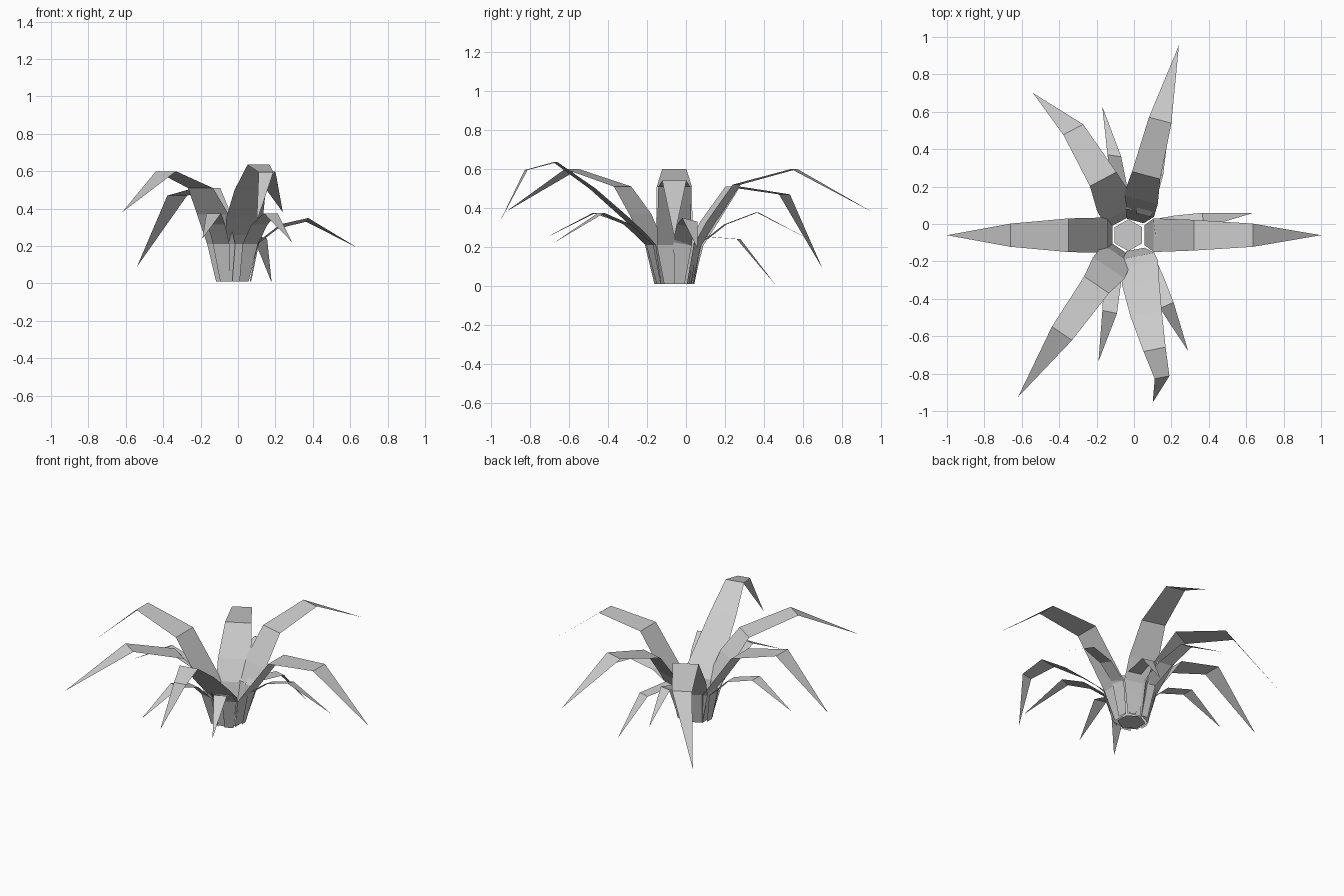
import bpy, bmesh
from math import radians, cos, sin, pi
from mathutils import Vector

CENTRE = Vector((-0.03, -0.06, 0.01))


def finish(name, bm):
    mesh = bpy.data.meshes.new(name)
    bm.to_mesh(mesh)
    bm.free()
    bpy.context.collection.objects.link(bpy.data.objects.new(name, mesh))


def leaf(name, angle, foot, sections, tip, tilt=0):
    """Folded flat blade: stem foot on the base, cross-sections (x, y, z, half width), pointed tip."""
    bm = bmesh.new()
    side = Vector((cos(radians(angle)), sin(radians(angle)), tilt))
    x, y, z, w = sections[0]
    out = Vector((x - CENTRE.x, y - CENTRE.y, 0)).normalized()
    start = CENTRE + out * foot
    flat = Vector((side.x, side.y, 0))
    foot_w = w * 0.58
    prev = (bm.verts.new(start - flat * foot_w), bm.verts.new(start + flat * foot_w))
    for x, y, z, w in sections:
        c = Vector((x, y, z))
        pair = (bm.verts.new(c - side * w), bm.verts.new(c + side * w))
        bm.faces.new((prev[0], prev[1], pair[1], pair[0]))
        prev = pair
    bm.faces.new((prev[0], prev[1], bm.verts.new(tip)))
    finish(name, bm)


# Hexagonal floor of the stem cluster
bm = bmesh.new()
bm.faces.new([bm.verts.new(CENTRE + Vector((0.085 * sin(k * pi / 3), 0.085 * cos(k * pi / 3), 0)))
              for k in range(6)])
finish("base_floor", bm)

# Six long outer leaves
leaf("large_leaf_right", 90, 0.085,
     [(0.105, -0.06, 0.21, 0.09), (0.32, -0.06, 0.51, 0.082), (0.635, -0.06, 0.54, 0.062)],
     (1.0, -0.06, 0.25))
leaf("large_leaf_left", 90, 0.085,
     [(-0.14, -0.06, 0.21, 0.095), (-0.35, -0.06, 0.51, 0.09), (-0.66, -0.06, 0.60, 0.062)],
     (-1.0, -0.06, 0.29))
leaf("large_leaf_back_right", -15, 0.085,
     [(0.03, 0.06, 0.21, 0.08), (0.035, 0.13, 0.33, 0.095), (0.065, 0.26, 0.52, 0.078),
      (0.14, 0.555, 0.60, 0.062)],
     (0.24, 0.955, 0.38))
leaf("large_leaf_back_left", 28, 0.085,
     [(-0.09, 0.05, 0.21, 0.085), (-0.11, 0.12, 0.33, 0.1), (-0.165, 0.24, 0.51, 0.08),
      (-0.325, 0.505, 0.47, 0.06)],
     (-0.54, 0.70, 0.09))
leaf("large_leaf_front_left", -34, 0.085,
     [(-0.09, -0.16, 0.21, 0.09), (-0.135, -0.235, 0.37, 0.102), (-0.2, -0.325, 0.51, 0.08),
      (-0.385, -0.585, 0.60, 0.065)],
     (-0.62, -0.925, 0.38))
leaf("large_leaf_front_right", 11, 0.085,
     [(0.025, -0.17, 0.21, 0.085), (0.03, -0.215, 0.26, 0.1), (0.035, -0.31, 0.35, 0.10),
      (0.065, -0.48, 0.50, 0.085), (0.11, -0.67, 0.635, 0.06), (0.15, -0.82, 0.595, 0.04)],
     (0.10, -0.955, 0.33))

# Six short lower leaves
leaf("small_leaf_back_left", -8, 0.10,
     [(-0.05, 0.08, 0.22, 0.045), (-0.08, 0.20, 0.315, 0.045), (-0.105, 0.365, 0.378, 0.037)],
     (-0.17, 0.63, 0.24))
leaf("small_leaf_back_right", -15, 0.10,
     [(0.05, 0.05, 0.22, 0.04), (0.06, 0.08, 0.255, 0.042), (0.12, 0.27, 0.24, 0.037)],
     (0.18, 0.46, 0.005))
leaf("small_leaf_right", 98, 0.10,
     [(0.11, -0.02, 0.22, 0.045), (0.22, 0.0, 0.305, 0.045), (0.37, 0.02, 0.34, 0.04)],
     (0.64, 0.06, 0.19), tilt=-0.25)
leaf("small_leaf_left", 90, 0.10,
     [(-0.16, -0.06, 0.20, 0.045), (-0.28, -0.06, 0.32, 0.045), (-0.47, -0.06, 0.38, 0.04)],
     (-0.73, -0.06, 0.23))
leaf("small_leaf_front_left", -12, 0.10,
     [(-0.09, -0.20, 0.21, 0.045), (-0.115, -0.30, 0.315, 0.047), (-0.13, -0.47, 0.375, 0.04)],
     (-0.19, -0.735, 0.24))
leaf("small_leaf_front_right", 24, 0.10,
     [(0.065, -0.185, 0.21, 0.045), (0.115, -0.30, 0.315, 0.047), (0.175, -0.435, 0.375, 0.04)],
     (0.29, -0.68, 0.22))
